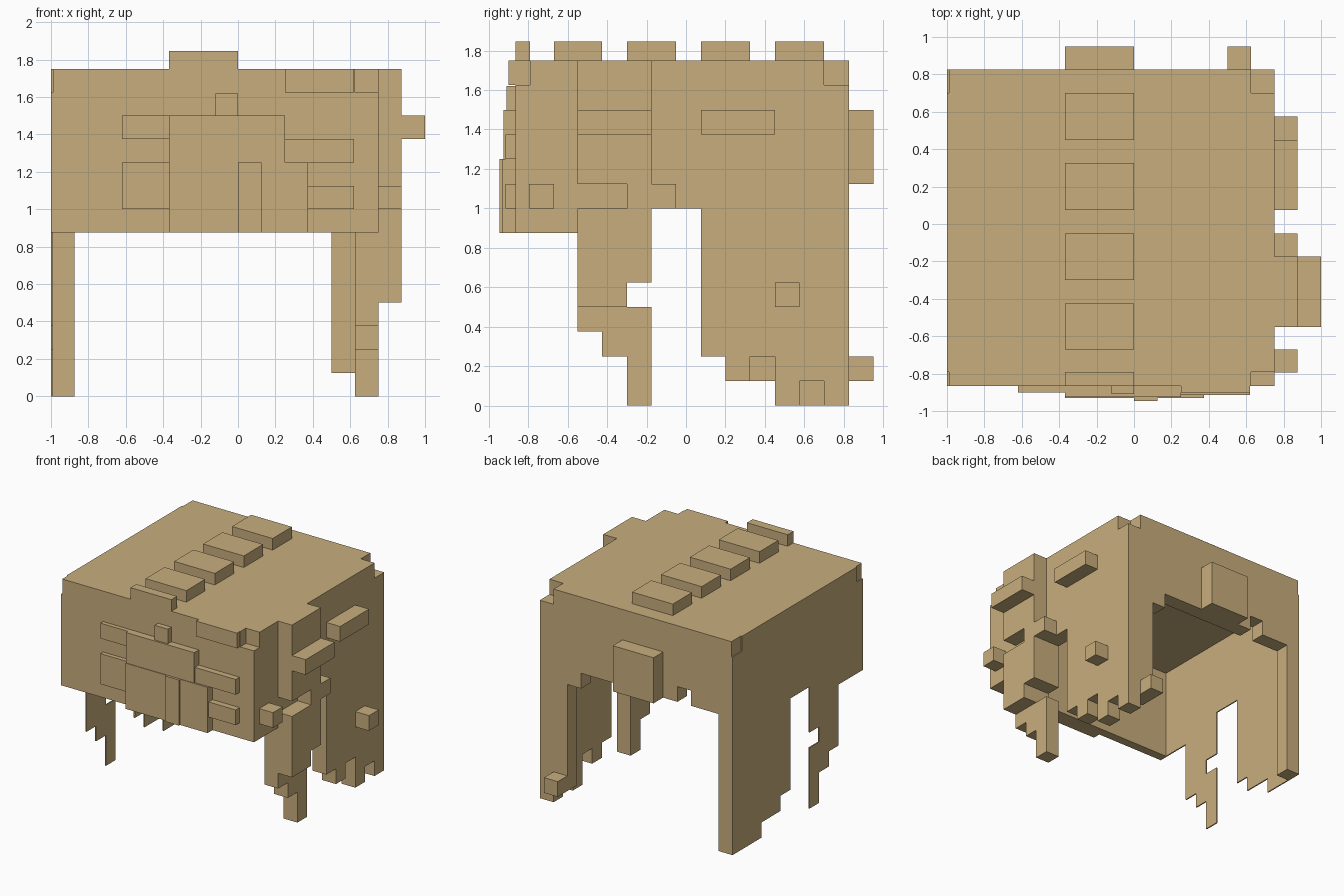
import bpy
import bmesh
from mathutils import Vector

tan = bpy.data.materials.new("tan")
tan.diffuse_color = (0.58, 0.42, 0.205, 1)


def finish(name, bm):
    bmesh.ops.recalc_face_normals(bm, faces=bm.faces)
    mesh = bpy.data.meshes.new(name)
    bm.to_mesh(mesh)
    bm.free()
    mesh.materials.append(tan)
    obj = bpy.data.objects.new(name, mesh)
    bpy.context.collection.objects.link(obj)
    return obj


def prism(name, outline, axis, lo, hi):
    """Extrude a 2D outline along an axis from lo to hi."""
    bm = bmesh.new()
    verts = []
    for a, b in outline:
        co = [a, b]
        co.insert(axis, lo)
        verts.append(bm.verts.new(co))
    face = bm.faces.new(verts)
    made = bmesh.ops.extrude_face_region(bm, geom=[face])["geom"]
    shift = Vector((0, 0, 0))
    shift[axis] = hi - lo
    bmesh.ops.translate(bm, vec=shift, verts=[g for g in made if isinstance(g, bmesh.types.BMVert)])
    return finish(name, bm)


def box(name, x0, x1, y0, y1, z0, z1):
    return prism(name, [(x0, y0), (x1, y0), (x1, y1), (x0, y1)], 2, z0, z1)


FRONT, BACK, TOP, SEAM = -0.865, 0.825, 1.75, 1.625

# Roof slab with notched corners
prism("roof", [(-1, -0.79), (-0.99, -0.79), (-0.99, FRONT), (0.625, FRONT), (0.625, -0.79),
               (0.75, -0.79), (0.75, 0.7), (0.625, 0.7), (0.625, BACK), (-0.99, BACK),
               (-0.99, 0.7), (-1, 0.7)], 2, SEAM, TOP)

# Side walls: shared stepped front half, own back hem
front_half = [(FRONT, SEAM), (FRONT, 0.875), (-0.55, 0.875), (-0.55, 0.375), (-0.425, 0.375),
              (-0.425, 0.25), (-0.3, 0.25), (-0.3, 0), (-0.175, 0), (-0.175, 0.5), (-0.3, 0.5),
              (-0.3, 0.625), (-0.175, 0.625), (-0.175, 1), (0.075, 1), (0.075, 0.25),
              (0.2, 0.25), (0.2, 0.125)]
left_hem = [(0.45, 0.125), (0.45, 0), (BACK, 0), (BACK, SEAM)]
right_hem = [(0.325, 0.125), (0.325, 0.25), (0.45, 0.25), (0.45, 0), (0.575, 0), (0.575, 0.125),
             (0.7, 0.125), (0.7, 0), (BACK, 0), (BACK, SEAM)]
prism("left_wall", front_half + left_hem, 0, -1, -0.99)
prism("right_wall", front_half + right_hem, 0, 0.625, 0.75)

# Front wall
box("front_wall", -0.99, 0.625, FRONT, -0.79, 0.875, SEAM)

# Back wall with ragged lower edge and corner legs
prism("back_wall", [(-0.99, SEAM), (-0.99, 0), (-0.875, 0), (-0.875, 1.125), (-0.625, 1.125),
                    (-0.625, 1.25), (-0.5, 1.25), (-0.5, 1.125), (0.375, 1.125), (0.375, 1),
                    (0.5, 1), (0.5, 0.125), (0.625, 0.125), (0.625, SEAM)], 1, 0.7, BACK)
box("back_block", -0.37, 0, BACK, 0.95, 1.125, 1.5)
box("back_stud", 0.5, 0.625, BACK, 0.95, 0.125, 0.25)

# Row of ridge blocks along the top
for y0, y1 in [(FRONT, -0.79), (-0.67, -0.425), (-0.3, -0.05), (0.075, 0.325), (0.45, 0.7)]:
    box("ridge_block", -0.37, 0, y0, y1, TOP, 1.845)

# Raised lock on the right side, with a notch
prism("right_lock", [(-0.55, TOP), (-0.55, 1.125), (-0.3, 1.125), (-0.3, 1), (-0.55, 1),
                     (-0.55, 0.5), (-0.3, 0.5), (-0.3, 0.625), (-0.175, 0.625),
                     (-0.175, TOP)], 0, 0.75, 0.875)
box("right_bar", 0.875, 1, -0.55, -0.175, 1.375, 1.5)

# Small blocks on the right side
for y0, y1, z0, z1 in [(-0.175, -0.05, 1, 1.125), (0.075, 0.45, 1.375, 1.5),
                       (-0.795, -0.67, 1, 1.125), (0.45, 0.575, 0.5, 0.625)]:
    box("right_block", 0.75, 0.875, y0, y1, z0, z1)

# Layered plates on the front: x range, z range, outer depth
for x0, x1, z0, z1, y in [(-0.62, -0.37, 1.375, 1.5, -0.9), (-0.62, -0.37, 1, 1.25, -0.9),
                          (0.25, 0.62, 1.25, 1.375, -0.915), (0.375, 0.62, 1, 1.125, -0.915),
                          (0.25, 0.62, SEAM, TOP, -0.9), (-0.12, 0, 1.375, 1.62, -0.91),
                          (-0.37, 0.25, 1.25, 1.5, -0.925), (-0.37, 0.375, 0.875, 1.25, -0.93),
                          (0, 0.125, 0.875, 1.25, -0.945)]:
    box("front_plate", x0, x1, y, FRONT, z0, z1)
